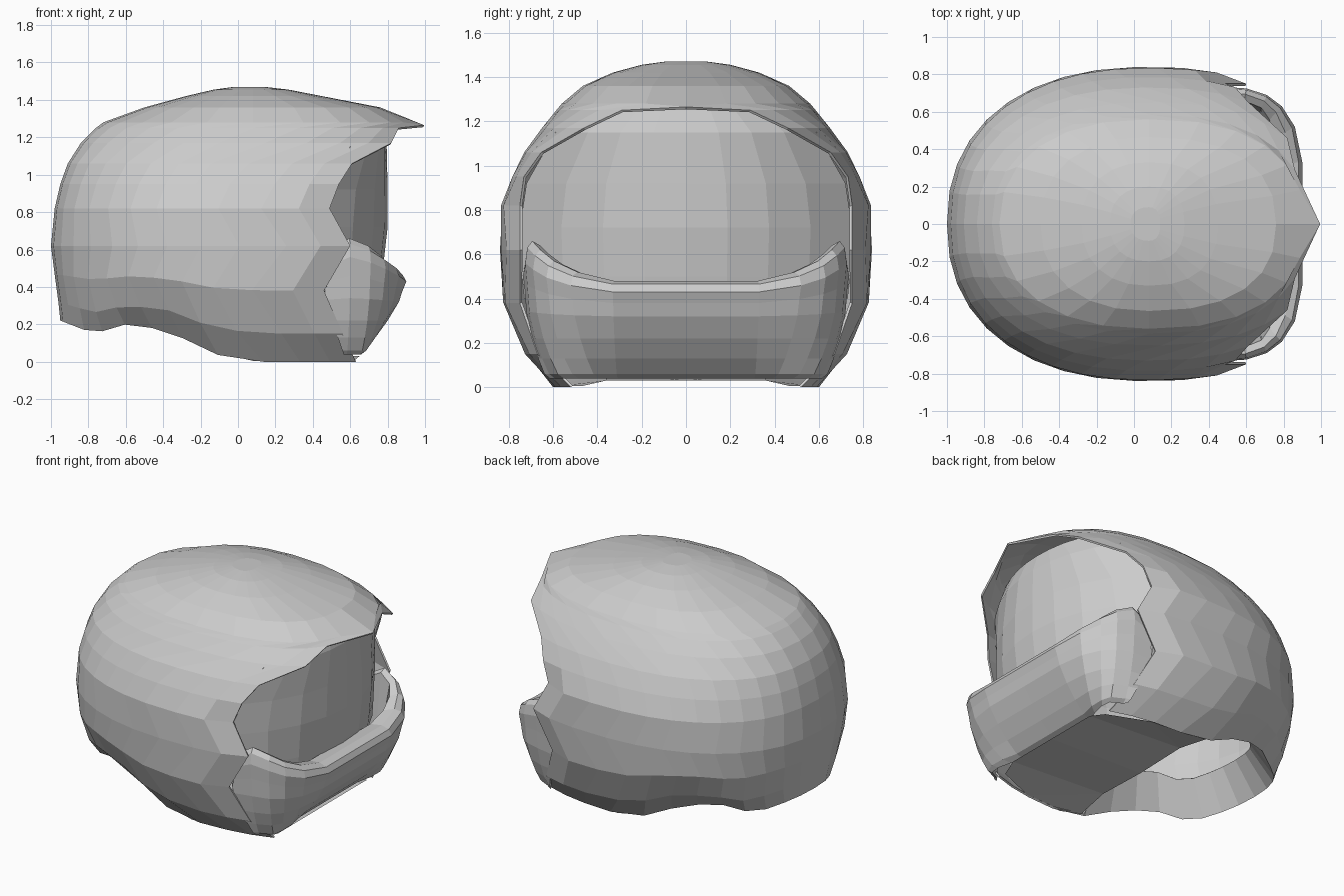
import bpy
from math import pi, sin, cos, acos, radians

if "Cube" in bpy.data.objects:
    bpy.data.objects.remove(bpy.data.objects["Cube"])


def make(name, verts, faces, thick=0.0):
    """Right-hand half mesh, mirrored over y = 0, flat shaded."""
    me = bpy.data.meshes.new(name)
    me.from_pydata(verts, [], faces)
    me.update()
    ob = bpy.data.objects.new(name, me)
    bpy.context.collection.objects.link(ob)
    m = ob.modifiers.new("Mirror", 'MIRROR')
    m.use_axis = (False, True, False)
    m.use_clip = True
    if thick:
        s = ob.modifiers.new("Thickness", 'SOLIDIFY')
        s.thickness, s.offset = thick, -1
    return ob


def grid_faces(rows, cols, wrap=False):
    n = cols if wrap else cols - 1
    return [(r * cols + c, r * cols + (c + 1) % cols,
             (r + 1) * cols + (c + 1) % cols, (r + 1) * cols + c)
            for r in range(rows - 1) for c in range(n)]


def interp(pts, x):
    x = min(max(x, pts[0][0]), pts[-1][0])
    for (a, za), (b, zb) in zip(pts, pts[1:]):
        if x <= b:
            return za + (zb - za) * (x - a) / (b - a)


# Shell: horizontal levels (z, back x, full front x, face opening x, half width)
levels = [
    (0.00, -.95, 1.00, .63, .60), (0.15, -.96, 1.05, .56, .73),
    (0.38, -.98, 1.10, .46, .825), (0.62, -1.0, 1.10, .60, .84),
    (0.82, -.98, 1.10, .49, .835), (0.95, -.95, 1.08, .54, .785),
    (1.06, -.91, 1.05, .61, .73), (1.17, -.84, 1.02, .82, .65),
    (1.25, -.76, .93, .86, .585), (1.28, -.72, .91, None, .56),
    (1.36, -.50, .76, None, .465), (1.42, -.28, .45, None, .33),
    (1.455, -.13, .27, None, .20), (1.47, -.02, .14, None, .09),
]
hem = [(-1, .22), (-.95, .22), (-.77, .15), (-.6, .2), (-.38, .17),
       (-.13, .04), (.12, 0), (.64, 0)]
SEG, XM, P = 12, 0.08, 2.4
verts = []
for z, xb, xf, xe, w in levels:
    end = 0 if xe is None else acos(((xe - XM) / (xf - XM)) ** (P / 2))
    for i in range(SEG + 1):
        a = pi + (end - pi) * i / SEG
        c, s = cos(a), max(sin(a), 0)
        if s < 1e-6:
            s = 0
        p = P if c > 0 else 2.28
        k = abs(c) ** (2 / p)
        x = XM + (k * (xf - XM) if c > 0 else k * (xb - XM))
        h = interp(hem, x)
        zz = h + z * (.62 - h) / .62 if z < .62 else z
        y = w * s ** (2 / p)
        # pointed peak over the face
        if z == 1.28 and i == SEG:
            x, zz = .995, 1.265
        # opening edge pulled in against the visor
        if i == SEG and .3 < z < 1:
            y = min(y, .75)
        verts.append((x, y, zz))
rows = len(levels)
faces = [f[::-1] for f in grid_faces(rows, SEG + 1)]
faces.append(tuple(range((rows - 1) * (SEG + 1), rows * (SEG + 1))))
# Neck flange: hem turned steeply up inside, behind the underside plate
base = len(verts)
hem_line = [v for v in verts[:SEG + 1] if v[0] < .1]
for x, y, z in hem_line:
    verts.append((x * .84, y * .8, z + .2))
for i in range(len(hem_line) - 1):
    faces.append((i, i + 1, base + i + 1, base + i))
make("helmet_shell", verts, faces, .012)

# Visor: rows (z, centre x, side x, half width)
vrows = [(.40, .76, .47, .73), (.50, .775, .46, .74), (.72, .80, .45, .75),
         (.92, .80, .48, .72), (1.15, .795, .60, .59), (1.265, .76, .66, .42)]
verts = []
for z, x0, xs, w in vrows:
    for i in range(5):
        t = i / 4
        verts.append((xs + (x0 - xs) * (1 - t ** 2.2), w * t, z))
make("visor", verts, grid_faces(len(vrows), 5))

# Chin bar: section (inward depth, z) swept round the jaw
section = [(.15, .47), (.07, .48), (.02, .465), (0, .43), (.02, .38), (.04, .32),
           (.10, .22), (.17, .13), (.24, .06), (.30, .04)]
# path (x, y, outward angle, depth scale, top lift)
path = [(.90, 0, 0, 1, 0), (.90, .33, 4, 1, 0), (.86, .52, 30, .85, .04),
        (.79, .63, 48, .65, .09), (.71, .69, 68, .5, .14),
        (.60, .725, 82, .45, .18), (.46, .735, 90, .4, .10)]
verts = []
for x, y, ang, k, lift in path:
    nx, ny = cos(radians(ang)), sin(radians(ang))
    for d, z in section:
        zz = z + lift * max(0, z - .3) / .18
        # rear end slants forward towards the bottom
        shift = max(0, .34 - z) * .35 if ang == 90 else 0
        verts.append((x - nx * d * k + shift, max(0, y - ny * d * k), zz))
n = len(section)
faces = grid_faces(len(path), n, True)
faces.append(tuple(range((len(path) - 1) * n, len(path) * n)))
make("chin_bar", verts, faces)

# Underside plate behind the chin
plate = [(.65, 0, .03), (.65, .36, .03), (.62, .47, .005), (.35, .58, .005),
         (.08, .60, .005), (-.08, .59, .04), (-.06, .36, .07), (-.05, 0, .05)]
make("neck_plate", plate, [(0, 1, 6, 7), (1, 2, 3, 6), (3, 4, 5, 6)])
